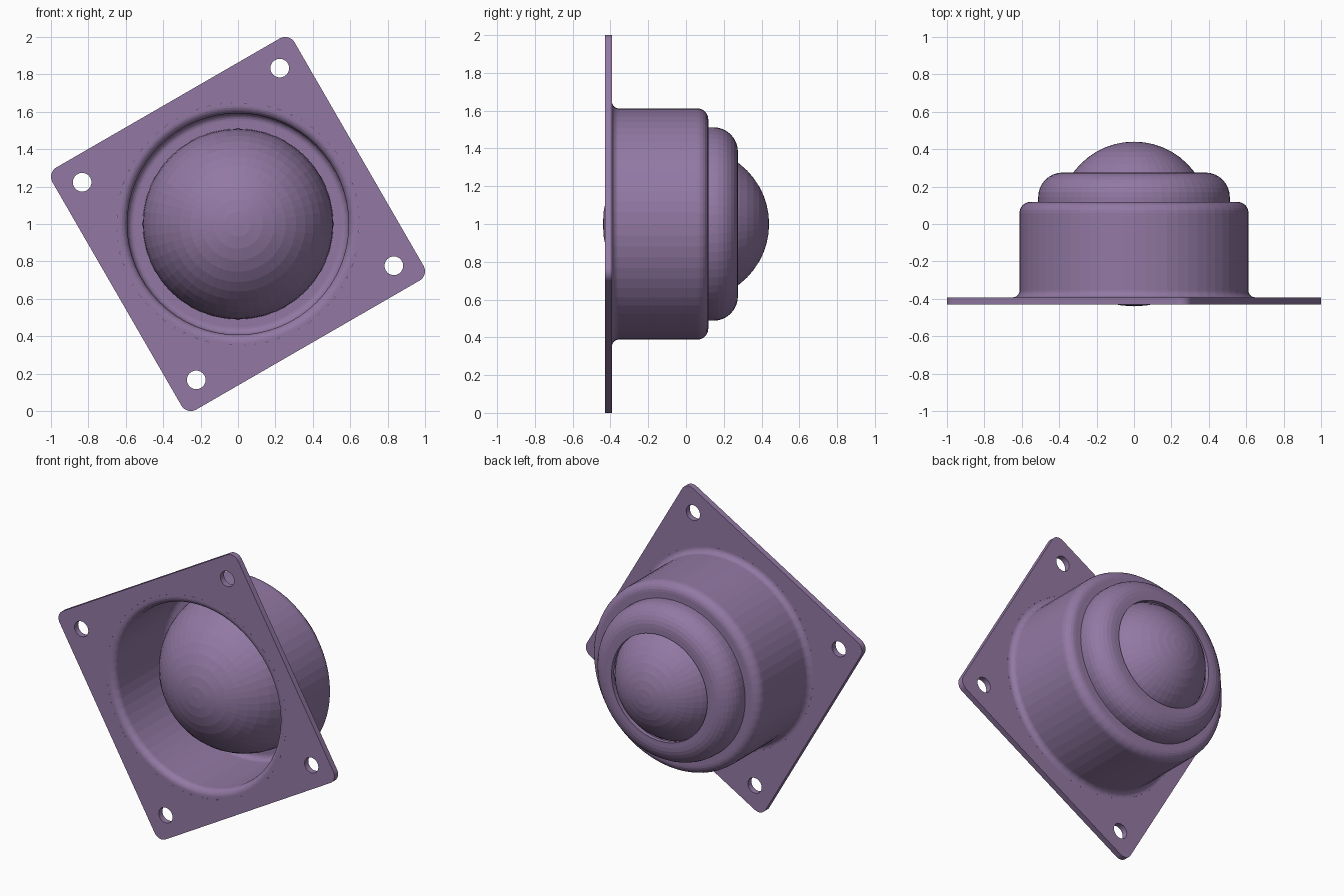
import bpy, bmesh
from math import pi, sin, cos, radians
from mathutils import Matrix

if "Cube" in bpy.data.objects:
    bpy.data.objects.remove(bpy.data.objects["Cube"])

CZ = 1.0      # height of the central axis, which runs along y
SEG = 64

mat = bpy.data.materials.new("purple_metal")
mat.diffuse_color = (0.29, 0.19, 0.37, 1)
mat.use_nodes = True
mat.node_tree.nodes["Principled BSDF"].inputs["Base Color"].default_value = mat.diffuse_color


def arc(cr, cy, rad, a0, a1, n=6):
    """Points on an arc; angle 0 points outward, 90 towards +y."""
    angs = [radians(a0 + (a1 - a0) * i / n) for i in range(n + 1)]
    return [(cr + rad * cos(a), cy + rad * sin(a)) for a in angs]


def lathe(name, profile, seg=SEG):
    """Revolve a closed (radius, y) profile about the y axis."""
    n = len(profile)
    verts = [(r * cos(2 * pi * s / seg), y, r * sin(2 * pi * s / seg))
             for s in range(seg) for r, y in profile]
    faces = [(s * n + i, s * n + (i + 1) % n,
              (s + 1) % seg * n + (i + 1) % n, (s + 1) % seg * n + i)
             for s in range(seg) for i in range(n)]
    mesh = bpy.data.meshes.new(name)
    mesh.from_pydata(verts, [], faces)
    bm = bmesh.new()
    bm.from_mesh(mesh)
    bmesh.ops.remove_doubles(bm, verts=bm.verts, dist=1e-5)
    bmesh.ops.dissolve_degenerate(bm, edges=bm.edges, dist=1e-5)
    bmesh.ops.recalc_face_normals(bm, faces=bm.faces)
    bm.to_mesh(mesh)
    bm.free()
    obj = bpy.data.objects.new(name, mesh)
    obj.location.z = CZ
    obj.data.materials.append(mat)
    bpy.context.collection.objects.link(obj)
    return obj


# Mounting plate: rounded square with four screw holes and a central opening
def circle(cx, cy, r, n):
    return [(cx + r * cos(2 * pi * i / n), cy + r * sin(2 * pi * i / n)) for i in range(n)]


HALF, CORNER = 0.7475, 0.058
k = HALF - CORNER
outline = []
for i, (sx, sy) in enumerate([(1, 1), (-1, 1), (-1, -1), (1, -1)]):
    outline += arc(sx * k, sy * k, CORNER, 90 * i, 90 * i + 90, 8)
loops = [outline, circle(0, 0, 0.65, SEG)]
loops += [circle(sx * 0.61, sy * 0.61, 0.05, 24) for sx in (1, -1) for sy in (1, -1)]

curve = bpy.data.curves.new("mounting_plate", 'CURVE')
curve.dimensions = '2D'
curve.fill_mode = 'BOTH'
curve.extrude = 0.019
for pts in loops:
    sp = curve.splines.new('POLY')
    sp.points.add(len(pts) - 1)
    for p, (x, y) in zip(sp.points, pts):
        p.co = (x, y, 0, 1)
    sp.use_cyclic_u = True
plate = bpy.data.objects.new("mounting_plate", curve)
bpy.context.collection.objects.link(plate)
plate.matrix_world = (Matrix.Translation((0, -0.411, CZ))
                      @ Matrix.Rotation(radians(90), 4, 'X')
                      @ Matrix.Rotation(radians(30), 4, 'Z'))
bpy.ops.object.select_all(action='DESELECT')
plate.select_set(True)
bpy.context.view_layer.objects.active = plate
bpy.ops.object.convert(target='MESH')
plate = bpy.context.object
plate.data.materials.clear()
plate.data.materials.append(mat)

# Stepped pressed housing: outer skin from plate to lip, then inner skin back
outer = ([(0.65, -0.43), (0.65, -0.392)]
         + arc(0.648, -0.356, 0.036, 270, 180)
         + arc(0.554, 0.060, 0.058, 0, 90)
         + [(0.512, 0.118)]
         + arc(0.382, 0.145, 0.130, 0, 90, 8)
         + [(0.347, 0.275)])
inner = ([(0.347, 0.248)]
         + arc(0.382, 0.145, 0.103, 90, 0, 8)
         + [(0.485, 0.092)]
         + arc(0.554, 0.054, 0.038, 90, 0)
         + arc(0.634, -0.388, 0.042, 180, 270))
lathe("housing", outer + inner)

# Hemispherical bearing cup, seen from the open underside
cup = lathe("bearing_cup", arc(0, 0, 0.51, -90, 0, 12) + [(0.51, 0.02), (0.45, 0.02)]
            + arc(0, 0, 0.45, 0, -90, 12), 48)
cup.location.y = 0.07

# Rolling ball held under the lip
ball = lathe("ball", arc(0, 0, 0.402, -90, 90, 24), 48)
ball.location.y = 0.038
